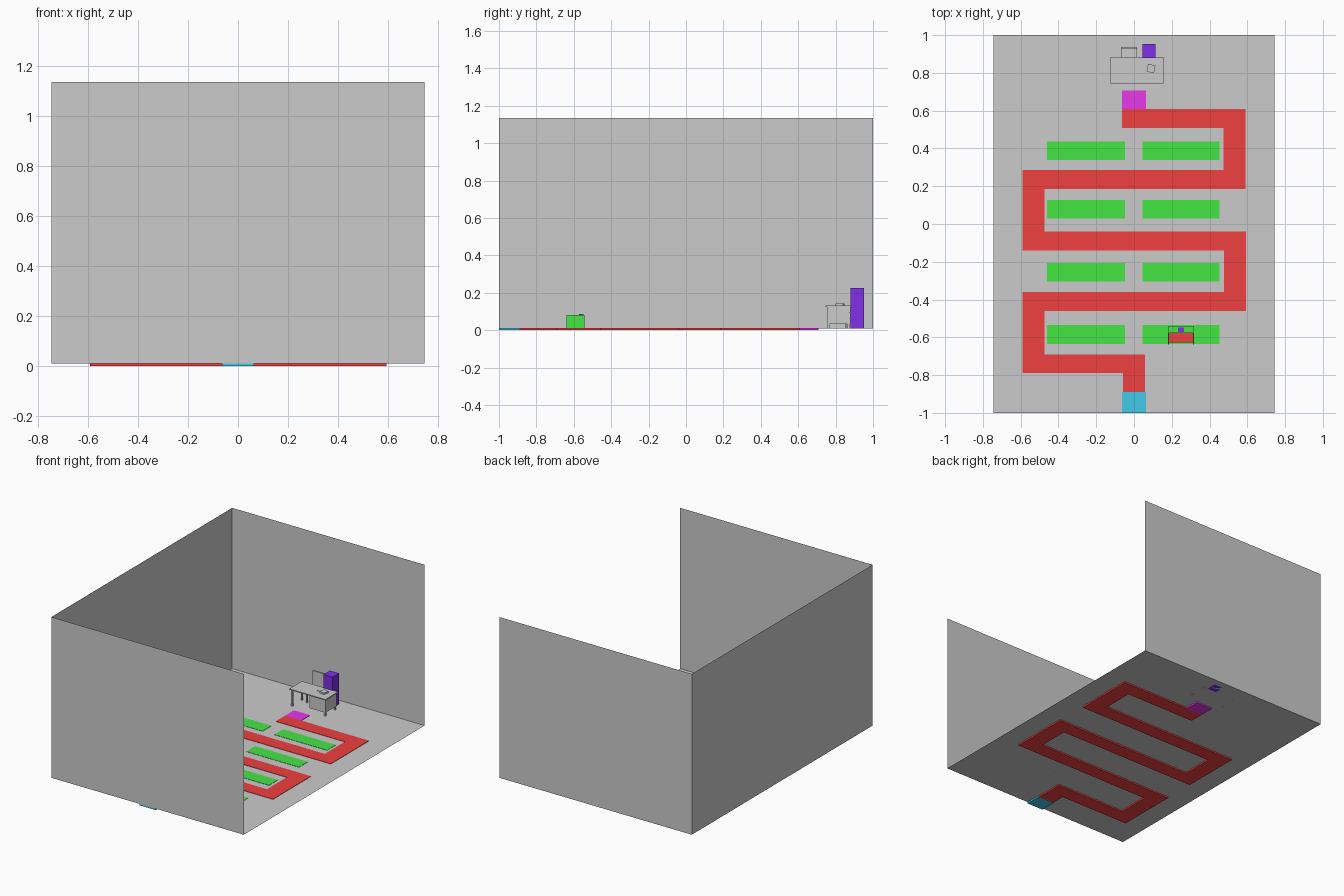
import bpy, bmesh
from math import radians
from mathutils import Vector

if "Cube" in bpy.data.objects:
    bpy.data.objects.remove(bpy.data.objects["Cube"])


def material(name, rgb):
    m = bpy.data.materials.new(name)
    m.diffuse_color = (*rgb, 1)
    m.use_nodes = True
    m.node_tree.nodes["Principled BSDF"].inputs["Base Color"].default_value = m.diffuse_color
    return m


RED = material("red", (0.87, 0.05, 0.05))
GREEN = material("green", (0.06, 0.8, 0.06))
BLUE = material("violet_blue", (0.22, 0.03, 0.8))
CYAN = material("cyan", (0.06, 0.58, 0.8))
MAGENTA = material("magenta", (0.8, 0.04, 0.8))


def add_object(name, bm, mat=None):
    me = bpy.data.meshes.new(name)
    bm.to_mesh(me)
    bm.free()
    ob = bpy.data.objects.new(name, me)
    bpy.context.collection.objects.link(ob)
    if mat:
        me.materials.append(mat)
    return ob


def box(name, x0, x1, y0, y1, z0, z1, mat=None, turn=0):
    bm = bmesh.new()
    bmesh.ops.create_cube(bm, size=1)
    bmesh.ops.scale(bm, vec=(x1 - x0, y1 - y0, z1 - z0), verts=bm.verts)
    ob = add_object(name, bm, mat)
    ob.location = ((x0 + x1) / 2, (y0 + y1) / 2, (z0 + z1) / 2)
    ob.rotation_euler.z = radians(turn)
    return ob


def sheet(name, corners, mat=None):
    bm = bmesh.new()
    bm.faces.new([bm.verts.new(c) for c in corners])
    return add_object(name, bm, mat)


# Room: floor and three walls, right side open
W, F, H = 0.745, 0.01, 1.135
sheet("floor", [(-W, -1, F), (W, -1, F), (W, 1, F), (-W, 1, F)])
sheet("front_wall", [(-W, -1, F), (W, -1, F), (W, -1, H), (-W, -1, H)])
sheet("back_wall", [(W, 1, F), (-W, 1, F), (-W, 1, H), (W, 1, H)])
sheet("left_wall", [(-W, 1, F), (-W, -1, F), (-W, -1, H), (-W, 1, H)])

# Winding red path: mitred strip along a centreline, extruded upward
pts = [Vector(p) for p in (
    (0, -0.89), (0, -0.74), (-0.533, -0.74), (-0.533, -0.41), (0.535, -0.41),
    (0.535, -0.09), (-0.532, -0.09), (-0.532, 0.235), (0.531, 0.235),
    (0.531, 0.558), (-0.063, 0.558))]
dirs = [(b - a).normalized() for a, b in zip(pts, pts[1:])]
normals = [Vector((-d.y, d.x)) for d in dirs]
bm = bmesh.new()
rows = []
for i, p in enumerate(pts):
    n = set()
    if i == 0:
        o = normals[0].copy()
    elif i == len(pts) - 1:
        o = normals[-1].copy()
    else:
        o = normals[i - 1] + normals[i]
    o = Vector((o.x * 0.058, o.y * 0.05))
    rows.append([bm.verts.new((p.x + s * o.x, p.y + s * o.y, 0)) for s in (1, -1)])
for a, b in zip(rows, rows[1:]):
    bm.faces.new((a[0], a[1], b[1], b[0]))
ext = bmesh.ops.extrude_face_region(bm, geom=bm.faces[:])
up = [v for v in ext["geom"] if isinstance(v, bmesh.types.BMVert)]
bmesh.ops.translate(bm, vec=(0, 0, 0.0125), verts=up)
bmesh.ops.recalc_face_normals(bm, faces=bm.faces)
add_object("path", bm, RED)
box("path_start", -0.063, 0.063, -1, -0.89, 0, 0.0125, CYAN)
box("path_end", -0.063, 0.063, 0.608, 0.708, 0, 0.0125, MAGENTA)

# Green floor areas for the rows of seats
for y in (-0.585, -0.255, 0.077, 0.387):
    for side, x0, x1 in (("left", -0.46, -0.047), ("right", 0.045, 0.453)):
        box("row_area_" + side, x0, x1, y - 0.049, y + 0.049, 0.0105, 0.0125, GREEN)

# Student bench desk
for x in (0.18, 0.313):
    box("bench_side_panel", x, x + 0.004, -0.638, -0.543, F, 0.08, GREEN)
box("student_desk_top", 0.184, 0.313, -0.577, -0.543, 0.076, 0.08, GREEN)
box("bench_seat", 0.184, 0.313, -0.627, -0.577, 0.04, 0.046, RED)
box("book", 0.233, 0.265, -0.573, -0.548, 0.08, 0.085, BLUE)

# Teacher desk: top, four legs, raised drawer unit
box("desk_top", -0.125, 0.155, 0.745, 0.885, 0.125, 0.132)
for x in (-0.118, 0.138):
    for y in (0.755, 0.863):
        box("desk_leg", x, x + 0.01, y, y + 0.012, 0.009, 0.125)
box("drawer_unit", 0.025, 0.147, 0.757, 0.877, 0.032, 0.125)
for z in (0.035, 0.066, 0.097):
    box("drawer_front", 0.03, 0.142, 0.876, 0.88, z, z + 0.026)
box("desk_book", 0.07, 0.11, 0.802, 0.844, 0.132, 0.143, None, -12)
box("desk_pen", 0.037, 0.05, 0.822, 0.826, 0.132, 0.136, None, 20)

# Teacher chair
box("chair_back", -0.07, 0.015, 0.926, 0.936, 0.085, 0.205)
box("chair_seat", -0.07, 0.015, 0.85, 0.936, 0.075, 0.085)
for x in (-0.07, 0.005):
    for y in (0.85, 0.926):
        box("chair_leg", x, x + 0.01, y, y + 0.01, F, 0.075)

# Tall cabinet
box("tall_cabinet", 0.045, 0.115, 0.88, 0.952, F, 0.226, BLUE)
